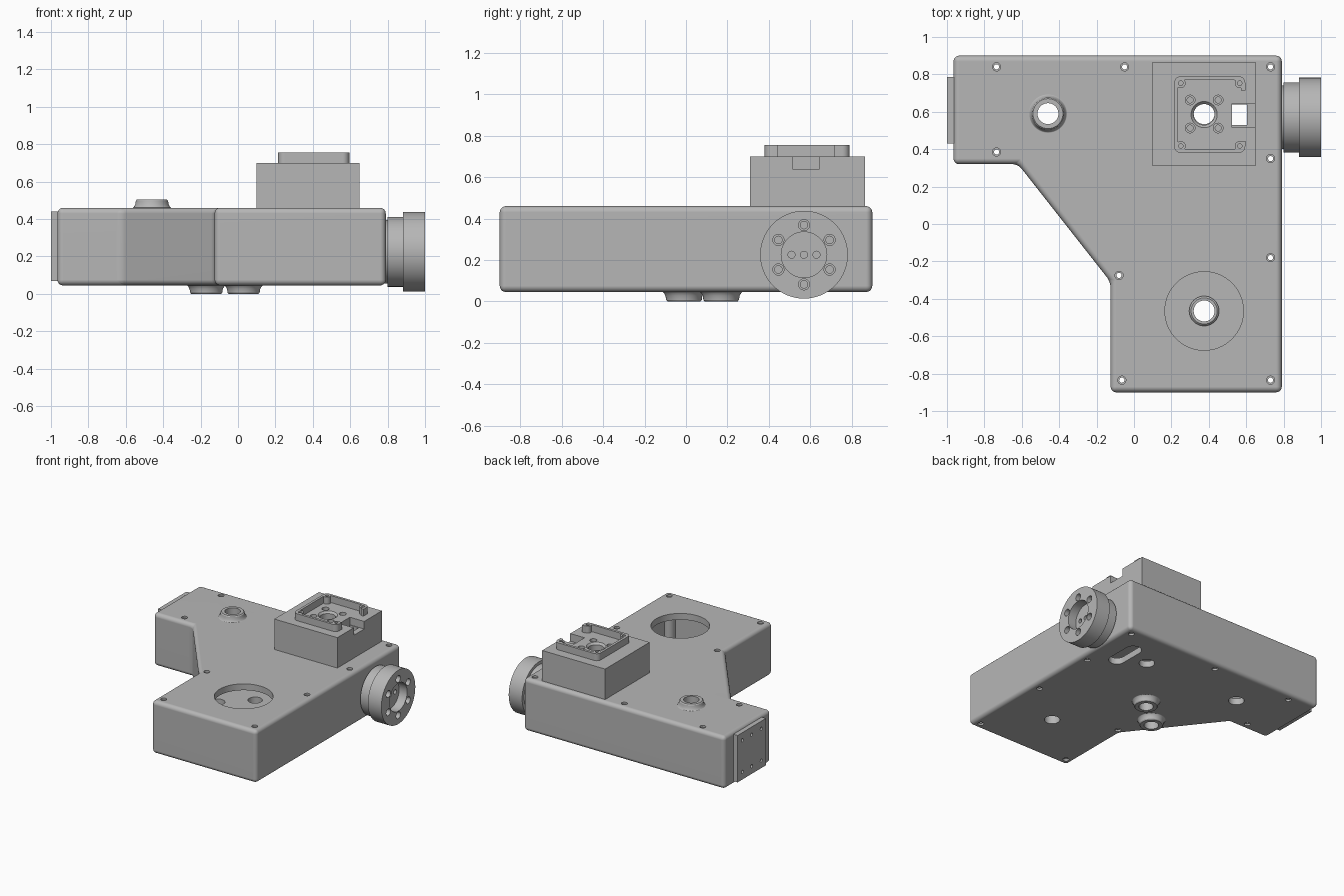
import bpy, bmesh, math
from mathutils import Vector

if "Cube" in bpy.data.objects:
    bpy.data.objects.remove(bpy.data.objects["Cube"], do_unlink=True)

grey = bpy.data.materials.new("machined_grey")
grey.use_nodes = True
colour = (0.47, 0.47, 0.47, 1)
grey.diffuse_color = colour
grey.node_tree.nodes["Principled BSDF"].inputs["Base Color"].default_value = colour


def finish(name, bm):
    bmesh.ops.recalc_face_normals(bm, faces=bm.faces)
    mesh = bpy.data.meshes.new(name)
    bm.to_mesh(mesh)
    bm.free()
    mesh.materials.append(grey)
    obj = bpy.data.objects.new(name, mesh)
    bpy.context.collection.objects.link(obj)
    return obj


def lathe(name, profile, places, axis="Z", n=40):
    """Closed solid turned from (radius, height) pairs, repeated at each place."""
    bm = bmesh.new()
    for place in places:
        rings = []
        for r, h in profile:
            ring = []
            for i in range(n):
                a = math.tau * i / n
                c, s = r * math.cos(a), r * math.sin(a)
                p = (c, s, h) if axis == "Z" else (h, c, s)
                ring.append(bm.verts.new(Vector(p) + Vector(place)))
            rings.append(ring)
        for lo, hi in zip(rings, rings[1:]):
            for i in range(n):
                j = (i + 1) % n
                bm.faces.new((lo[i], lo[j], hi[j], hi[i]))
        bm.faces.new(rings[0])
        bm.faces.new(rings[-1])
    return finish(name, bm)


def prism(name, points, z0, z1, radius=0, every_edge=False):
    """Extruded outline, with rounded upright edges or all edges rounded."""
    bm = bmesh.new()
    face = bm.faces.new([bm.verts.new((x, y, z0)) for x, y in points])
    top = bmesh.ops.extrude_face_region(bm, geom=[face])["geom"]
    moved = [v for v in top if isinstance(v, bmesh.types.BMVert)]
    bmesh.ops.translate(bm, vec=(0, 0, z1 - z0), verts=moved)
    bmesh.ops.recalc_face_normals(bm, faces=bm.faces)
    if radius:
        edges = [e for e in bm.edges if every_edge
                 or abs(e.verts[0].co.z - e.verts[1].co.z) > 1e-4]
        bmesh.ops.bevel(bm, geom=edges, offset=radius, segments=5,
                        profile=0.5, affect="EDGES")
    return finish(name, bm)


def box(name, x0, x1, y0, y1, z0, z1, radius=0):
    return prism(name, [(x0, y0), (x1, y0), (x1, y1), (x0, y1)], z0, z1, radius)


def combine(target, tool, operation="DIFFERENCE"):
    mod = target.modifiers.new("join", "BOOLEAN")
    mod.object, mod.operation, mod.solver = tool, operation, "EXACT"
    bpy.context.view_layer.update()
    graph = bpy.context.evaluated_depsgraph_get()
    mesh = bpy.data.meshes.new_from_object(target.evaluated_get(graph))
    target.modifiers.clear()
    target.data = mesh
    bpy.data.objects.remove(tool, do_unlink=True)


# Hollow housing with rounded edges
outline = [(-.965, .9), (-.965, .32), (-.62, .32), (-.125, -.31),
           (-.125, -.9), (.79, -.9), (.79, .9)]
inside = [(-.915, .85), (-.915, .37), (-.595, .37), (-.075, -.293),
          (-.075, -.85), (.74, -.85), (.74, .85)]
housing = prism("housing", outline, .045, .46, .03, True)
screws = [(-.735, .84, 0), (-.05, .84, 0), (.73, .84, 0), (-.735, .385, 0),
          (.73, .35, 0), (.73, -.18, 0), (-.08, -.275, 0),
          (-.065, -.835, 0), (.73, -.835, 0)]
cavity = prism("cavity", inside, .095, .41)
combine(cavity, lathe("screw_posts", [(.045, 0), (.045, .6)], screws, n=20))
combine(housing, cavity)

# Flared bosses: one on top, two underneath, one on the inner floor
flare = [(.112, .455), (.098, .463), (.089, .478), (.086, .498), (.08, .505)]
combine(housing, lathe("top_boss", [(.112, .43)] + flare, [(-.46, .59, 0)]), "UNION")
under = [(.112, .075)] + [(r, .505 - h) for r, h in flare]
for x, y in ((.03, .17), (-.17, -.01)):
    combine(housing, lathe("lower_boss", under, [(x, y, 0)]), "UNION")
    combine(housing, lathe("bore", [(.052, -.1), (.052, .2)], [(x, y, 0)]))
combine(housing, lathe("floor_boss", [(.08, .07), (.08, .12), (.07, .13)],
                       [(.375, -.465, 0)]), "UNION")

# Openings of the housing
combine(housing, lathe("round_window", [(.21, .3), (.21, .6)], [(.375, -.465, 0)], n=64))
bores = [(-.46, .59, 0), (.375, -.465, 0), (.375, .59, 0)]
combine(housing, lathe("bores", [(.056, -.1), (.056, .8)], bores))
combine(housing, lathe("screw_holes", [(.022, -.1), (.022, .06), (.014, .06),
                                       (.014, .445), (.022, .445), (.022, .6)],
                       screws, n=16))
combine(housing, box("floor_slot", .51, .63, .43, .73, -.1, .2, .059))
combine(housing, box("roof_slot", .525, .605, .53, .65, .3, .6))

# Mounting block with a rim open on one side
block = box("mounting_block", .1, .65, .31, .865, .458, .70)
rim = box("mount_rim", .215, .595, .38, .79, .69, .755, .035)
combine(rim, box("rim_pocket", .235, .572, .4, .77, .6, .9, .045))
combine(rim, box("rim_gap", .5, .7, .445, .715, .6, .9))
corners = [(x, y, 0) for x in (.25, .565) for y in (.417, .753)]
posts = lathe("corner_posts", [(.026, .69), (.026, .755)], corners, n=20)
combine(rim, posts, "UNION")
combine(block, rim, "UNION")
combine(block, lathe("corner_holes", [(.012, .66), (.012, .9)], corners, n=16))
combine(block, lathe("centre_bore", [(.056, .3), (.056, .685), (.07, .70), (.07, .9)],
                     [(.375, .585, 0)]))
inner = [(.375 + x, .588 + y, 0) for x in (-.075, .075) for y in (-.075, .075)]
combine(block, lathe("bolt_holes", [(.016, .55), (.016, .675), (.026, .675), (.026, .9)],
                     inner, n=20))
combine(block, box("cable_notch", .525, .7, .515, .645, .64, .72))
combine(block, box("cable_hole", .525, .605, .53, .64, .3, .8))

# Round output flange on the +x side
axis_y, axis_z = .57, .225
flange = lathe("output_flange", [(.17, .77), (.17, .8), (.187, .8), (.187, .883),
                                 (.212, .883), (.212, 1)],
               [(0, axis_y, axis_z)], "X", 64)
combine(flange, lathe("face_recess", [(.11, .93), (.11, 1.1)],
                      [(0, axis_y, axis_z)], "X", 48))
ring = [(0, axis_y + .143 * math.sin(math.tau * i / 6),
         axis_z + .143 * math.cos(math.tau * i / 6)) for i in range(6)]
combine(flange, lathe("flange_bolts", [(.018, .9), (.018, .965), (.027, .965), (.027, 1.1)],
                      ring, "X", 20))
combine(flange, lathe("dowel_holes", [(.017, .88), (.017, 1.1)],
                      [(0, axis_y + d, axis_z) for d in (-.06, 0, .06)], "X", 20))

# Square cover plate on the -x side
plate = box("side_plate", -1, -.96, .43, .785, .07, .44)
dots = [(0, y, z) for y in (.49, .61, .725) for z in (.13, .38)]
combine(plate, lathe("plate_holes", [(.013, -1.1), (.013, -.975)], dots, "X", 16))

# Smooth curved faces, crisp corners
for obj in (housing, block, flange, plate):
    bpy.ops.object.select_all(action="DESELECT")
    obj.select_set(True)
    bpy.context.view_layer.objects.active = obj
    bpy.ops.object.shade_smooth_by_angle(angle=math.radians(32))
    obj.modifiers.new("even_normals", "WEIGHTED_NORMAL").keep_sharp = True
